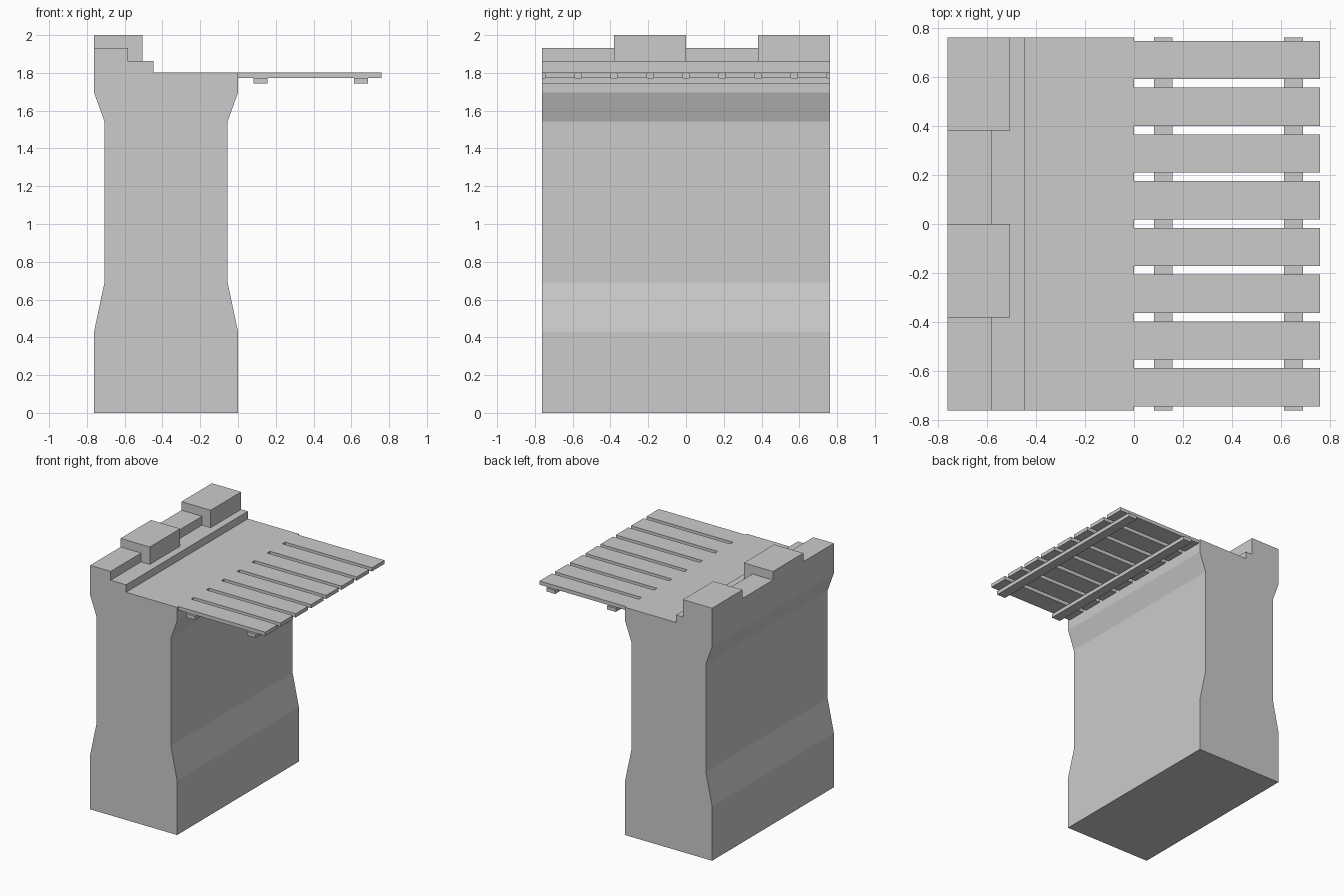
import bpy, bmesh

if "Cube" in bpy.data.objects:
    bpy.data.objects.remove(bpy.data.objects["Cube"])

HALF = 0.762  # half length of the wall section


def extrude_y(name, profile, y0, y1):
    """Closed prism from an (x, z) outline running from y0 to y1."""
    bm = bmesh.new()
    face = bm.faces.new([bm.verts.new((x, y0, z)) for x, z in profile])
    new = bmesh.ops.extrude_face_region(bm, geom=[face])["geom"]
    verts = [g for g in new if isinstance(g, bmesh.types.BMVert)]
    bmesh.ops.translate(bm, verts=verts, vec=(0, y1 - y0, 0))
    bmesh.ops.recalc_face_normals(bm, faces=bm.faces)
    mesh = bpy.data.meshes.new(name)
    bm.to_mesh(mesh)
    bm.free()
    obj = bpy.data.objects.new(name, mesh)
    bpy.context.collection.objects.link(obj)
    return obj


def box(name, x0, x1, y0, y1, z0, z1):
    return extrude_y(name, [(x0, z0), (x1, z0), (x1, z1), (x0, z1)], y0, y1)


# Wall body with flared foot, flared top and the parapet ledge
extrude_y("wall_body", [
    (-HALF, 0), (0, 0), (0, 0.43), (-0.055, 0.69), (-0.055, 1.543),
    (0, 1.695), (0, 1.803), (-0.447, 1.803), (-0.447, 1.862),
    (-HALF, 1.862), (-HALF, 1.695), (-0.707, 1.543), (-0.707, 0.69),
    (-HALF, 0.43)], -HALF, HALF)

# Battlements: alternating low and tall blocks
step = HALF / 2
for i in range(4):
    y0 = -HALF + i * step
    if i % 2:
        box("merlon", -HALF, -0.506, y0, y0 + step, 1.862, 2.0)
    else:
        box("low_parapet", -HALF, -0.582, y0, y0 + step, 1.862, 1.932)

# Wooden walkway planks
for i in range(8):
    yc = 0.669 - i * 0.1908
    box("plank", -0.003, 0.76, yc - 0.078, yc + 0.078, 1.774, 1.803)

# Support beams under the planks
for x0 in (0.081, 0.613):
    box("support_beam", x0, x0 + 0.076, -HALF, HALF, 1.745, 1.774)
